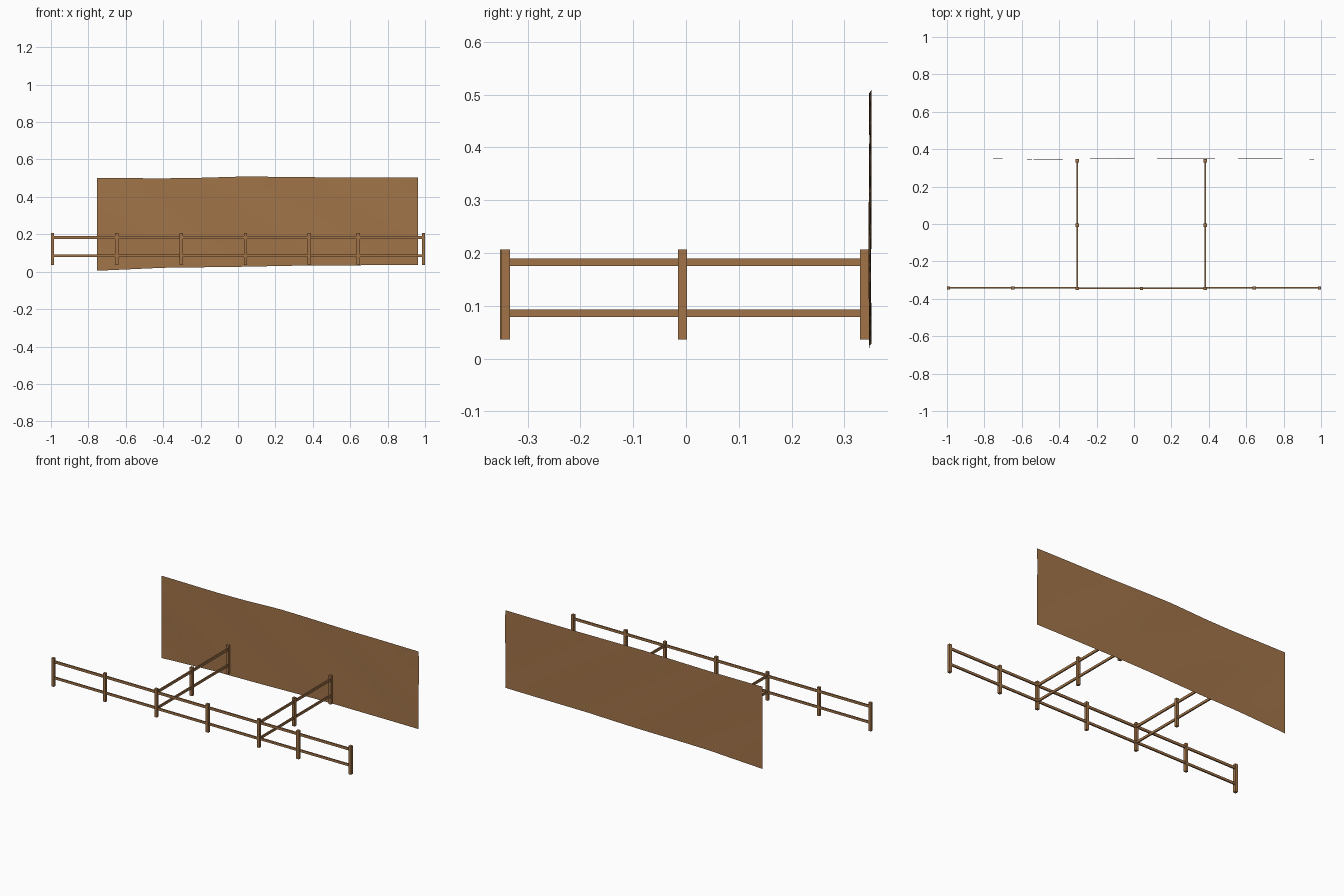
import bpy, bmesh, math

if "Cube" in bpy.data.objects:
    bpy.data.objects.remove(bpy.data.objects["Cube"])

def material(name, rgb):
    m = bpy.data.materials.new(name)
    m.diffuse_color = (*rgb, 1)
    m.use_nodes = True
    m.node_tree.nodes["Principled BSDF"].inputs["Base Color"].default_value = m.diffuse_color
    return m

wood = material("fence_wood", (0.36, 0.175, 0.066))

def finish(name, bm):
    me = bpy.data.meshes.new(name)
    bm.to_mesh(me)
    bm.free()
    me.materials.append(wood)
    ob = bpy.data.objects.new(name, me)
    bpy.context.collection.objects.link(ob)
    return ob

def box(name, lo, hi):
    bm = bmesh.new()
    bmesh.ops.create_cube(bm, size=1)
    for v in bm.verts:
        v.co = [(a + b) / 2 + c * (b - a) for a, b, c in zip(lo, hi, v.co)]
    return finish(name, bm)

P = 0.0085            # half post width
Z0, Z1 = 0.036, 0.207 # post bottom and top
RAILS = [(0.079, 0.093), (0.175, 0.190)]

def post(x, y):
    box("fence_post", (x - P, y - P, Z0), (x + P, y + P, Z1))

def rails(x0, y0, x1, y1, t=0.004):
    for za, zb in RAILS:
        if y0 == y1:
            box("fence_rail", (x0, y0 - t, za), (x1, y0 + t, zb))
        else:
            box("fence_rail", (x0 - t, y0, za), (x0 + t, y1, zb))

# front fence: outer wings slightly behind the middle stretch
XL, XR = -0.303, 0.381
for x in (-0.9915, -0.648, 0.643, 0.9915):
    post(x, -0.3425)
for x in (XL, 0.040, XR):
    post(x, -0.3445)
rails(-0.9915, -0.340, XL, -0.340)
rails(XL, -0.3435, XR, -0.3435)
rails(XR, -0.340, 0.9915, -0.340)

# side fences running back to the wall
for x in (XL, XR):
    for y in (-0.007, 0.338):
        post(x, y)
    rails(x, -0.3445, x, 0.345)

# back wall: thin, gently uneven sheet
def lerp(x, pts):
    for (a, p), (b, q) in zip(pts, pts[1:]):
        if x <= b:
            return p + (q - p) * (x - a) / (b - a)
    return pts[-1][1]

TOP = [(-0.755, 0.501), (-0.4, 0.499), (-0.2, 0.502), (0.03, 0.509), (0.5, 0.504), (0.963, 0.503)]
BOTTOM = [(-0.755, 0.005), (-0.4, 0.021), (0.0, 0.026), (0.4, 0.034), (0.963, 0.035)]
bm = bmesh.new()
NX, NZ = 28, 10
grid = []
for i in range(NX + 1):
    x = -0.755 + 1.718 * i / NX
    b, t = lerp(x, BOTTOM), lerp(x, TOP)
    col = []
    for j in range(NZ + 1):
        z = b + (t - b) * j / NZ
        y = 0.349 + 0.002 * math.sin(x * 4.2 + 0.4) + 0.001 * math.sin(9 * x + 14 * z)
        col.append(bm.verts.new((x, y, z)))
    grid.append(col)
for i in range(NX):
    for j in range(NZ):
        bm.faces.new((grid[i][j], grid[i + 1][j], grid[i + 1][j + 1], grid[i][j + 1]))
wall = finish("back_wall", bm)
for p in wall.data.polygons:
    p.use_smooth = True
